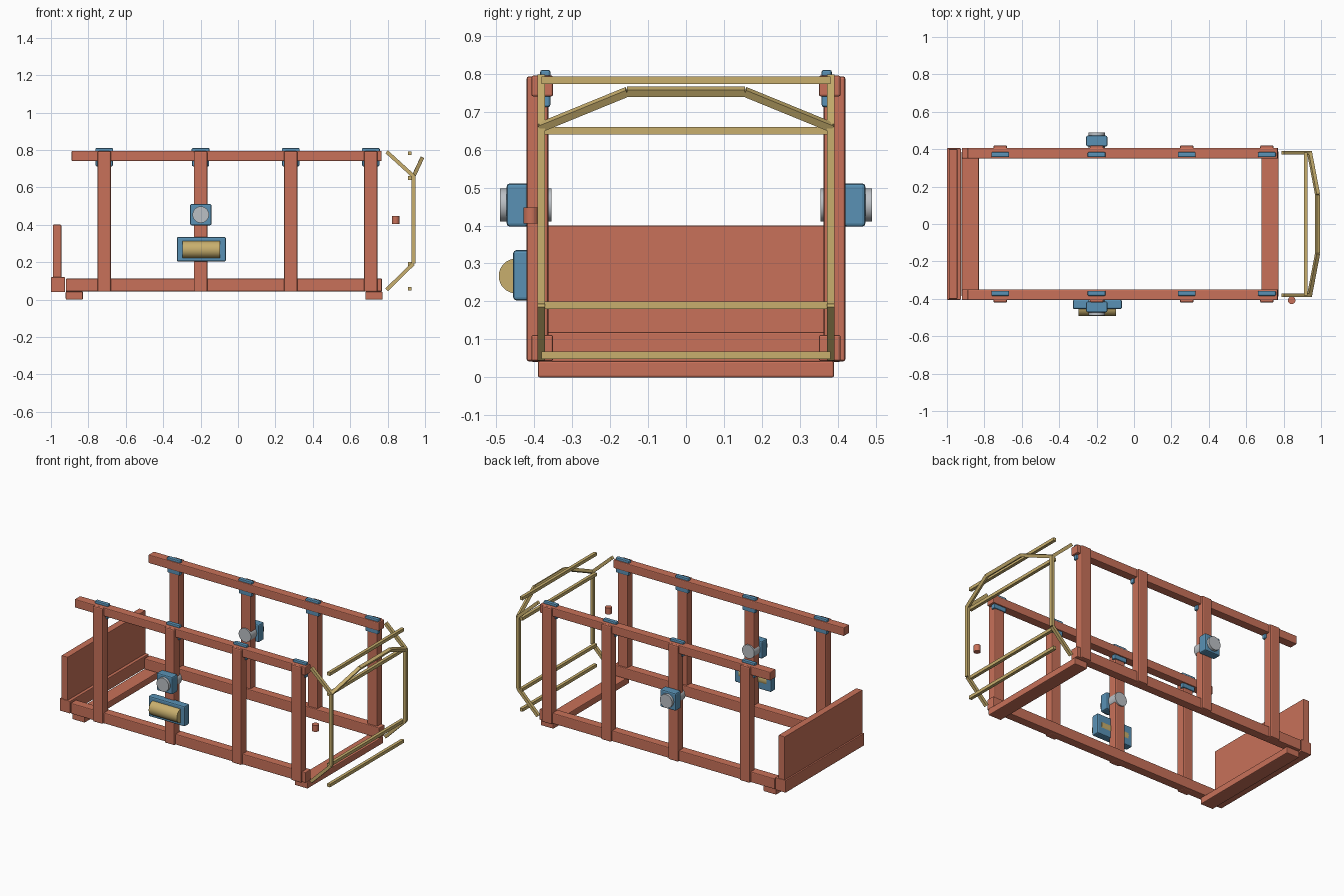
import bpy, bmesh
from mathutils import Vector

if "Cube" in bpy.data.objects:
    bpy.data.objects.remove(bpy.data.objects["Cube"], do_unlink=True)


def material(name, rgb):
    m = bpy.data.materials.new(name)
    m.use_nodes = True
    m.diffuse_color = (*rgb, 1)
    m.node_tree.nodes["Principled BSDF"].inputs["Base Color"].default_value = (*rgb, 1)
    return m


RED = material("terracotta", (0.58, 0.165, 0.10))
BLUE = material("steel blue", (0.10, 0.285, 0.46))
SAND = material("sand yellow", (0.58, 0.43, 0.155))
GREY = material("light grey", (0.50, 0.53, 0.56))


def finish(name, bm, mat, bevel=0):
    bmesh.ops.recalc_face_normals(bm, faces=bm.faces)
    me = bpy.data.meshes.new(name)
    bm.to_mesh(me)
    bm.free()
    me.materials.append(mat)
    ob = bpy.data.objects.new(name, me)
    bpy.context.collection.objects.link(ob)
    if bevel:
        mod = ob.modifiers.new("soft edges", "BEVEL")
        mod.width = bevel
        mod.segments = 2
    return ob


def box(name, x, y, z, mat, bevel=0.005):
    """Box from (min, max) pairs on each axis."""
    bm = bmesh.new()
    bmesh.ops.create_cube(bm, size=1)
    for v in bm.verts:
        v.co = [sum(r) / 2 + c * abs(r[1] - r[0]) for r, c in zip((x, y, z), v.co)]
    return finish(name, bm, mat, bevel)


def cylinder(name, a, b, radius, mat):
    a, b = Vector(a), Vector(b)
    axis = b - a
    bm = bmesh.new()
    bmesh.ops.create_cone(bm, cap_ends=True, segments=32, radius1=radius,
                          radius2=radius, depth=axis.length)
    for f in bm.faces:
        f.smooth = len(f.verts) == 4
    rot = axis.to_track_quat("Z", "Y")
    for v in bm.verts:
        v.co = rot @ v.co + (a + b) / 2
    return finish(name, bm, mat)


def bar(name, a, b, side, mat=SAND, width=0.02):
    """Square bar between two points; 'side' is one cross-section direction."""
    a, b, u = Vector(a), Vector(b), Vector(side).normalized()
    d = (b - a).normalized()
    w = d.cross(u).normalized()
    u = w.cross(d)
    bm = bmesh.new()
    rings = [[bm.verts.new(p + (u * i + w * j) * width / 2)
              for i, j in ((-1, -1), (1, -1), (1, 1), (-1, 1))] for p in (a, b)]
    for ring in rings:
        bm.faces.new(ring)
    for i in range(4):
        k = (i + 1) % 4
        bm.faces.new((rings[0][i], rings[0][k], rings[1][k], rings[1][i]))
    return finish(name, bm, mat)


# Side walls: rails, posts, clips and side lamps, mirrored front to back
for s, side in ((-1, "front"), (1, "back")):
    box(f"{side}_bottom_rail", (-0.92, 0.77), (s * 0.35, s * 0.407), (0.043, 0.112), RED)
    box(f"{side}_top_rail", (-0.89, 0.768), (s * 0.35, s * 0.407), (0.74, 0.795), RED)
    for i, x in enumerate((-0.715, -0.2, 0.282, 0.71)):
        box(f"{side}_post_{i}", (x - 0.036, x + 0.036), (s * 0.362, s * 0.42),
            (0.042, 0.793), RED, 0.007)
        box(f"{side}_upper_clip_{i}", (x - 0.048, x + 0.048), (s * 0.357, s * 0.384),
            (0.785, 0.81), BLUE, 0.006)
        box(f"{side}_lower_clip_{i}", (x - 0.046, x + 0.046), (s * 0.357, s * 0.384),
            (0.712, 0.745), BLUE, 0.006)
    box(f"{side}_lamp_housing", (-0.256, -0.142), (s * 0.415, s * 0.472),
        (0.397, 0.511), BLUE, 0.008)
    cylinder(f"{side}_lamp_barrel", (-0.199, s * 0.354, 0.454), (-0.199, s * 0.49, 0.454),
             0.044, GREY)

# Cross beams under the floor
for name, x in (("left_cross_beam", 0.727), ("right_cross_beam", -0.875)):
    box(name, (x - 0.046, x + 0.046), (-0.39, 0.39), (0, 0.043), RED)

# End board and its base beam
box("end_base_beam", (-1, -0.925), (-0.405, 0.405), (0.04, 0.12), RED, 0.004)
box("end_board", (-0.99, -0.945), (-0.4, 0.4), (0.115, 0.4), RED, 0.003)

# Wide roller unit on the front
box("roller_housing", (-0.327, -0.065), (-0.455, -0.405), (0.203, 0.335), BLUE, 0.008)
cylinder("roller", (-0.297, -0.447, 0.267), (-0.095, -0.447, 0.267), 0.046, SAND)

# Small loose peg
cylinder("peg", (0.843, -0.408, 0.405), (0.843, -0.408, 0.447), 0.02, RED)

# Tubular end cage: two bent side frames
path = [(0.795, 0.79), (0.938, 0.66), (0.938, 0.193), (0.795, 0.052)]
for s, side in ((-1, "front"), (1, "back")):
    pts = [(x, s * 0.381, z) for x, z in path]
    for i in range(3):
        bar(f"{side}_cage_side_{i}", pts[i], pts[i + 1], (0, 1, 0))

# Cage cross bars
for i, z in enumerate((0.058, 0.19, 0.65, 0.782)):
    bar(f"cage_cross_bar_{i}", (0.918, -0.381, z), (0.918, 0.381, z), (0, 0, 1))

# Raised arch on the cage
arch = [(0.938, -0.385, 0.658), (0.982, -0.155, 0.752),
        (0.982, 0.155, 0.752), (0.938, 0.385, 0.658)]
for i in range(3):
    bar(f"cage_arch_{i}", arch[i], arch[i + 1], (0.45, 0, 0.9))
